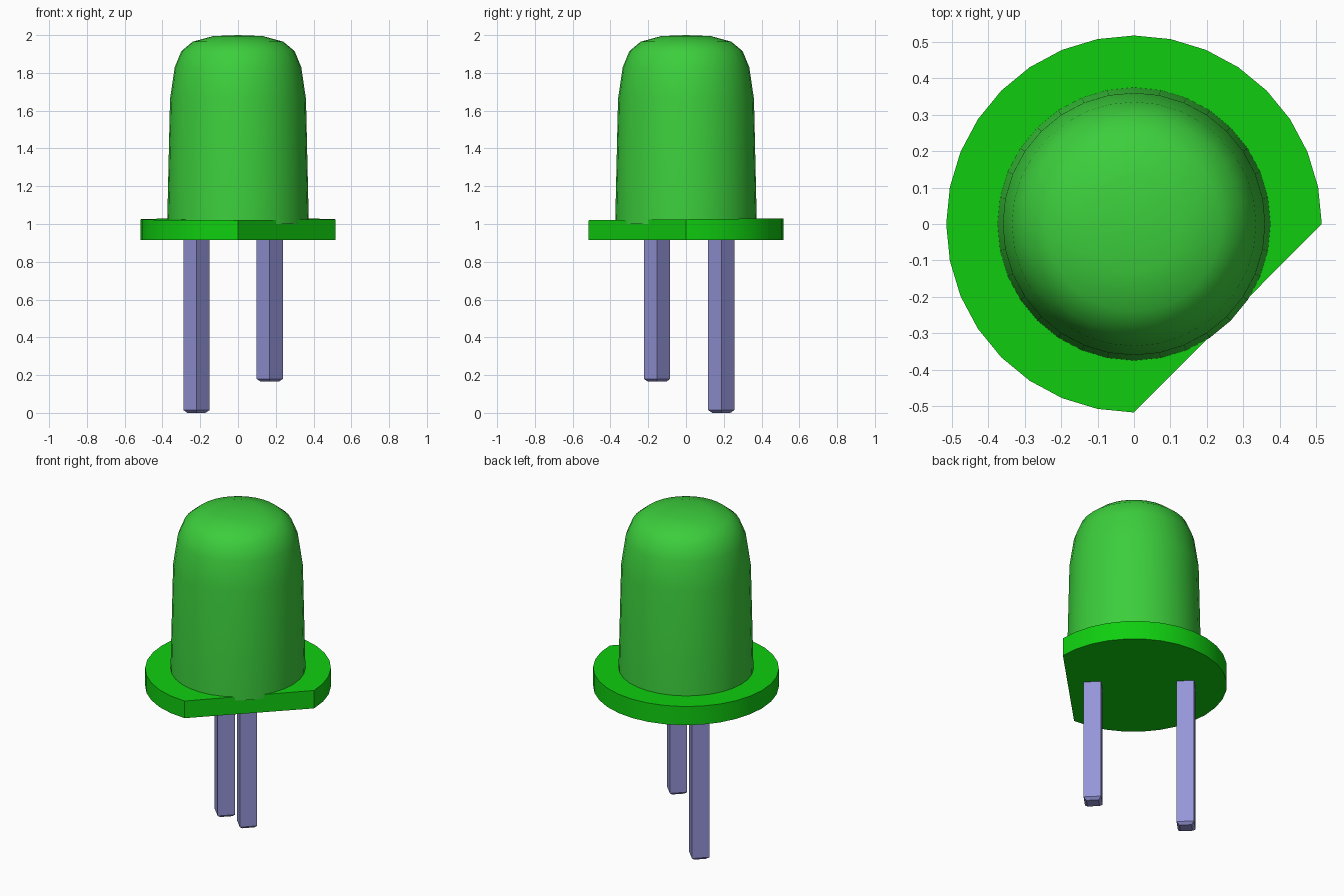
import bpy, bmesh, math
from mathutils import Matrix

cube = bpy.data.objects.get("Cube")
if cube:
    bpy.data.objects.remove(cube, do_unlink=True)


def material(name, color):
    m = bpy.data.materials.new(name)
    m.use_nodes = True
    m.diffuse_color = (*color, 1)
    m.node_tree.nodes["Principled BSDF"].inputs["Base Color"].default_value = (*color, 1)
    return m


def make_object(name, bm, mat, angle):
    bmesh.ops.recalc_face_normals(bm, faces=bm.faces)
    mesh = bpy.data.meshes.new(name)
    bm.to_mesh(mesh)
    bm.free()
    mesh.materials.append(mat)
    obj = bpy.data.objects.new(name, mesh)
    bpy.context.collection.objects.link(obj)
    bpy.ops.object.select_all(action='DESELECT')
    obj.select_set(True)
    bpy.context.view_layer.objects.active = obj
    bpy.ops.object.shade_smooth_by_angle(angle=math.radians(angle))
    return obj


lens_green = material("lens green", (0.045, 0.62, 0.045))
rim_green = material("rim green", (0.005, 0.62, 0.005))
lead_metal = material("lead metal", (0.30, 0.30, 0.69))
SIDES = 32

# Domed lens: profile spun about the vertical axis
profile = [(0.375, 1.0), (0.36, 1.66), (0.335, 1.83), (0.30, 1.915),
           (0.24, 1.965), (0.13, 1.995), (0, 2.0)]
bm = bmesh.new()
verts = [bm.verts.new((r, 0, z)) for r, z in profile]
edges = [bm.edges.new(pair) for pair in zip(verts, verts[1:])]
bmesh.ops.spin(bm, geom=verts + edges, cent=(0, 0, 0), axis=(0, 0, 1),
               angle=math.tau, steps=SIDES)
bmesh.ops.remove_doubles(bm, verts=bm.verts, dist=0.001)
make_object("lens", bm, lens_green, 60)

# Rim disc with the front-left quarter cut flat
bm = bmesh.new()
outline = []
for i in range(SIDES * 3 // 4 + 1):
    a = math.tau * i / SIDES
    outline.append(bm.verts.new((0.515 * math.cos(a), 0.517 * math.sin(a), 0.915)))
base = bm.faces.new(outline)
top = bmesh.ops.extrude_face_region(bm, geom=[base], use_keep_orig=True)
for v in top["geom"]:
    if isinstance(v, bmesh.types.BMVert):
        v.co.z = 1.025 + 0.01 * v.co.y
make_object("rim", bm, rim_green, 30)


# Square leads turned to the diagonal, with slightly tapered tips
def lead(name, x, y, bottom):
    bm = bmesh.new()
    height = 0.95 - bottom
    bmesh.ops.create_cube(bm, size=1, matrix=Matrix.Translation((x, y, bottom + height / 2))
                          @ Matrix.Rotation(math.pi / 4, 4, 'Z')
                          @ Matrix.Diagonal((0.098, 0.098, height, 1)))
    tip = [e for e in bm.edges if all(v.co.z < bottom + 0.01 for v in e.verts)]
    bmesh.ops.bevel(bm, geom=tip, offset=0.015, segments=1, affect='EDGES')
    make_object(name, bm, lead_metal, 20)


lead("long_lead", -0.22, 0.187, 0.0)
lead("short_lead", 0.168, -0.153, 0.165)
